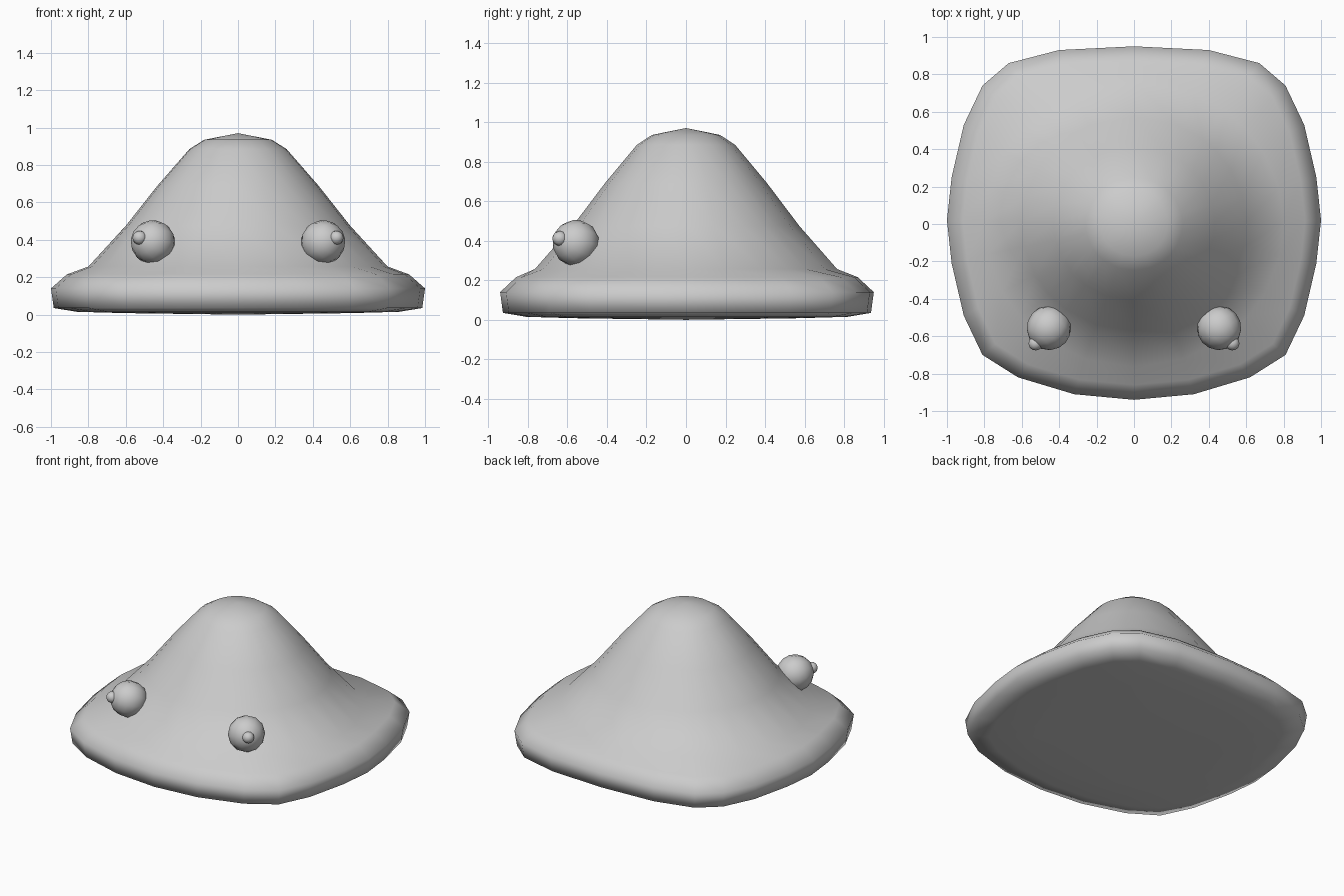
import bpy, bmesh, math
from mathutils import Vector

cube = bpy.data.objects.get("Cube")
if cube:
    bpy.data.objects.remove(cube, do_unlink=True)

grey = bpy.data.materials.new("plain grey")
grey.use_nodes = True
colour = (0.6, 0.6, 0.6, 1)
grey.diffuse_color = colour
grey.node_tree.nodes["Principled BSDF"].inputs["Base Color"].default_value = colour


def finish(bm, name):
    bmesh.ops.recalc_face_normals(bm, faces=bm.faces)
    for f in bm.faces:
        f.smooth = True
    mesh = bpy.data.meshes.new(name)
    bm.to_mesh(mesh)
    bm.free()
    mesh.materials.append(grey)
    obj = bpy.data.objects.new(name, mesh)
    bpy.context.collection.objects.link(obj)
    return obj


# Rounded-square rim outline, half of it mirrored in x
half = [(0, .95), (.4, .93), (.67, .86), (.81, .74), (.91, .53), (.975, .25), (1, .02),
        (.975, -.21), (.91, -.49), (.81, -.7), (.62, -.82), (.32, -.91), (0, -.94)]
outline = half + [(-x, y) for x, y in half[-2:0:-1]]

# Skirt levels follow the outline, cone levels are round: (size, height)
skirt = [(.6, .008), (.86, .015), (.985, .035), (1, .14), (.915, .215)]
cone = [(.8, .257), (.6, .475), (.43, .69), (.26, .885), (.18, .935)]


def round_point(p, r):
    a = math.atan2(p[1], p[0])
    return r * math.cos(a), r * math.sin(a) * .955


# Body: bridge successive levels, then close with a fan at each end
bm = bmesh.new()
levels = [[bm.verts.new((x * s, y * s, z)) for x, y in outline] for s, z in skirt]
levels += [[bm.verts.new((*round_point(p, r), z)) for p in outline] for r, z in cone]
count = len(outline)
for low, high in zip(levels, levels[1:]):
    for i in range(count):
        j = (i + 1) % count
        bm.faces.new((low[i], low[j], high[j], high[i]))
for ring, z in ((levels[0], 0), (levels[-1], .97)):
    tip = bm.verts.new((0, 0, z))
    for i in range(count):
        bm.faces.new((ring[i], ring[(i + 1) % count], tip))
finish(bm, "hat_body")


# Eyes and pupils, pole axis along the gaze
def ball(name, centre, radius, gaze):
    bm = bmesh.new()
    bmesh.ops.create_uvsphere(bm, u_segments=12, v_segments=8, radius=radius)
    obj = finish(bm, name)
    obj.location = centre
    obj.rotation_euler = gaze.to_track_quat('Z', 'Y').to_euler()


for side, label in ((1, "left"), (-1, "right")):
    eye = Vector((.455 * side, -.556, .387))
    pupil = Vector((.526 * side, -.638, .411))
    gaze = pupil - eye
    ball(label + "_eye", eye, .119, gaze)
    ball(label + "_pupil", pupil, .038, gaze)
